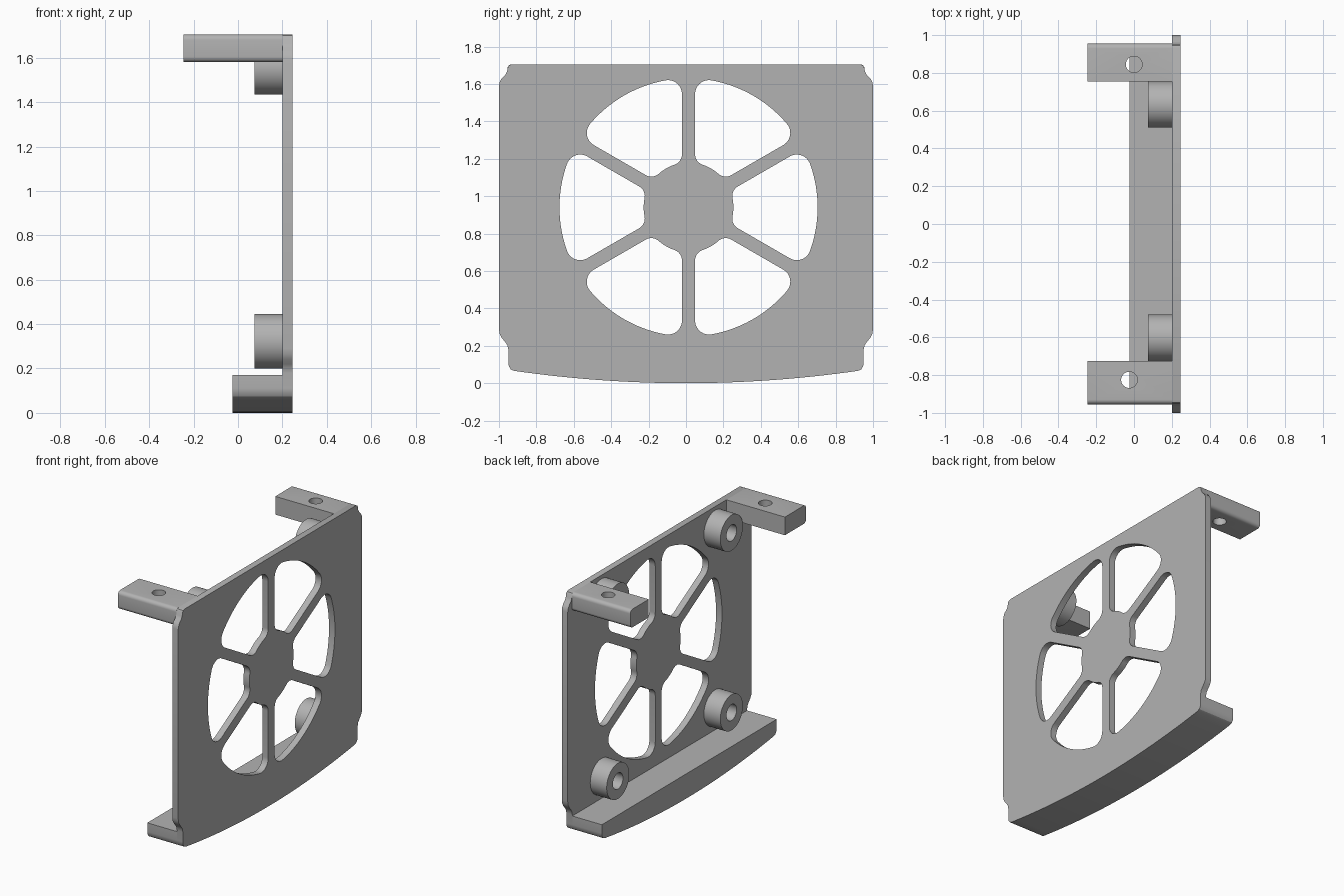
import bpy, bmesh
from math import pi, sin, cos, sqrt, atan2, radians
from mathutils import Matrix

if "Cube" in bpy.data.objects:
    bpy.data.objects.remove(bpy.data.objects["Cube"], do_unlink=True)

grey = bpy.data.materials.new("plain_grey")
grey.use_nodes = True
colour = (0.45, 0.45, 0.45, 1)
grey.diffuse_color = colour
grey.node_tree.nodes["Principled BSDF"].inputs["Base Color"].default_value = colour

CY, CZ = 0.0135, 0.94       # fan centre
BACK, FACE = 0.2, 0.245     # plate thickness along x


def arc(cx, cy, r, a0, a1, n):
    return [(cx + r * cos(a0 + (a1 - a0) * i / n), cy + r * sin(a0 + (a1 - a0) * i / n))
            for i in range(n + 1)]


def circle(cx, cy, r, n=40):
    return arc(cx, cy, r, 0, 2 * pi, n)[:-1]


def extrude_x(name, loops, x0, x1):
    """Fill outlines given in (y, z), holes included, and extrude them from x0 to x1."""
    curve = bpy.data.curves.new(name, 'CURVE')
    curve.dimensions = '2D'
    curve.fill_mode = 'BOTH'
    curve.extrude = (x1 - x0) / 2
    for loop in loops:
        spline = curve.splines.new('POLY')
        spline.points.add(len(loop) - 1)
        for p, (a, b) in zip(spline.points, loop):
            p.co = (a, b, 0, 1)
        spline.use_cyclic_u = True
    temp = bpy.data.objects.new(name + "_outline", curve)
    bpy.context.collection.objects.link(temp)
    mesh = bpy.data.meshes.new_from_object(
        temp.evaluated_get(bpy.context.evaluated_depsgraph_get()))
    bpy.data.objects.remove(temp, do_unlink=True)
    mesh.transform(Matrix(((0, 0, 1, (x0 + x1) / 2), (1, 0, 0, 0), (0, 1, 0, 0), (0, 0, 0, 1))))
    bm = bmesh.new()
    bm.from_mesh(mesh)
    bmesh.ops.remove_doubles(bm, verts=bm.verts, dist=0.0002)
    bmesh.ops.recalc_face_normals(bm, faces=bm.faces)
    bm.to_mesh(mesh)
    bm.free()
    mesh.materials.clear()
    mesh.materials.append(grey)
    obj = bpy.data.objects.new(name, mesh)
    bpy.context.collection.objects.link(obj)
    return obj


def smooth(obj):
    bpy.ops.object.select_all(action='DESELECT')
    obj.select_set(True)
    bpy.context.view_layer.objects.active = obj
    bpy.ops.object.shade_smooth_by_angle(angle=radians(30))


def mirrored(half):
    return half + [(-y, z) for y, z in reversed(half)]


def fan_opening(start, w=0.035, ri=0.06, ro=0.075, r_in=0.24, r_out=0.69):
    """Rounded sector between two spokes, 60 degrees apart."""
    vi, vo = w + ri, w + ro
    ui, uo = sqrt((r_in + ri) ** 2 - vi ** 2), sqrt((r_out - ro) ** 2 - vo ** 2)
    ti, to = atan2(vi, ui), atan2(vo, uo)
    half = arc(0, 0, r_in, pi / 6, ti, 5)[:-1]
    half += arc(ui, vi, ri, ti + pi, 1.5 * pi, 10)
    half += arc(uo, vo, ro, -pi / 2, to, 12)
    half += arc(0, 0, r_out, to, pi / 6, 10)[1:]
    # reflect across the sector's middle line
    c, s = cos(pi / 3), sin(pi / 3)
    other = [(c * u + s * v, s * u - c * v) for u, v in reversed(half[1:-1])]
    c, s = cos(start), sin(start)
    return [(CY + c * u - s * v, CZ + s * u + c * v) for u, v in half + other]


# Shared bowed lower edge, from the middle out to the rounded corner
bow = [(0.92 * i / 16, 0.066 * (i / 16) ** 2) for i in range(1, 17)]
corner = [(0.937, 0.074), (0.947, 0.09), (0.95, 0.11)]

# Face plate with stepped shoulders and six openings
shoulder = [(0.95, 0.18), (0.955, 0.203), (0.967, 0.22), (0.985, 0.242), (0.996, 0.263),
            (1, 0.29), (1, 1.59), (0.996, 1.61), (0.985, 1.63), (0.965, 1.65),
            (0.957, 1.665), (0.952, 1.69), (0.945, 1.7), (0.93, 1.705)]
outline = [(0, 0)] + mirrored(bow + corner + shoulder)
openings = [fan_opening(pi / 6 + k * pi / 3) for k in range(6)]
smooth(extrude_x("face_plate", [outline] + openings, BACK, FACE))

# Lower lip behind the plate
lip = [(0, 0)] + mirrored(bow + corner + [(0.95, 0.17)])
smooth(extrude_x("lower_lip", [lip], -0.025, BACK))

# Upper mounting tabs, each with a vertical screw hole
for name, side, inner, hole in (("left", 1, 0.755, (0, 0.845)), ("right", -1, 0.725, (-0.025, -0.825))):
    r, out, lo, hi = 0.025, 0.955, 1.58, 1.705
    prof = [(inner, lo)] + arc(out - r, lo + r, r, -pi / 2, 0, 6)
    prof += arc(out - r, hi - r, r, 0, pi / 2, 6) + [(inner, hi)]
    tab = extrude_x("back_tab" if side > 0 else "front_tab",
                    [[(side * y, z) for y, z in prof]], -0.245, BACK)
    bpy.ops.mesh.primitive_cylinder_add(vertices=40, radius=0.043, depth=0.4,
                                        location=(hole[0], hole[1], 1.64))
    cutter = bpy.context.object
    cutter.hide_render = True
    cutter.data.materials.append(grey)
    cut = tab.modifiers.new("screw_hole", 'BOOLEAN')
    cut.operation, cut.solver, cut.object = 'DIFFERENCE', 'EXACT', cutter
    bpy.ops.object.select_all(action='DESELECT')
    tab.select_set(True)
    bpy.context.view_layer.objects.active = tab
    bpy.ops.object.modifier_apply(modifier=cut.name)
    bpy.data.objects.remove(cutter, do_unlink=True)
    smooth(tab)

# Four hollow screw bosses on the inner side
for sy, yn in ((1, "back"), (-1, "front")):
    for sz, zn in ((1, "upper"), (-1, "lower")):
        y, z = 0.015 + sy * 0.6175, CZ + sz * 0.6175
        smooth(extrude_x(f"{zn}_{yn}_boss", [circle(y, z, 0.1225, 48), circle(y, z, 0.055, 32)],
                         0.075, BACK))
